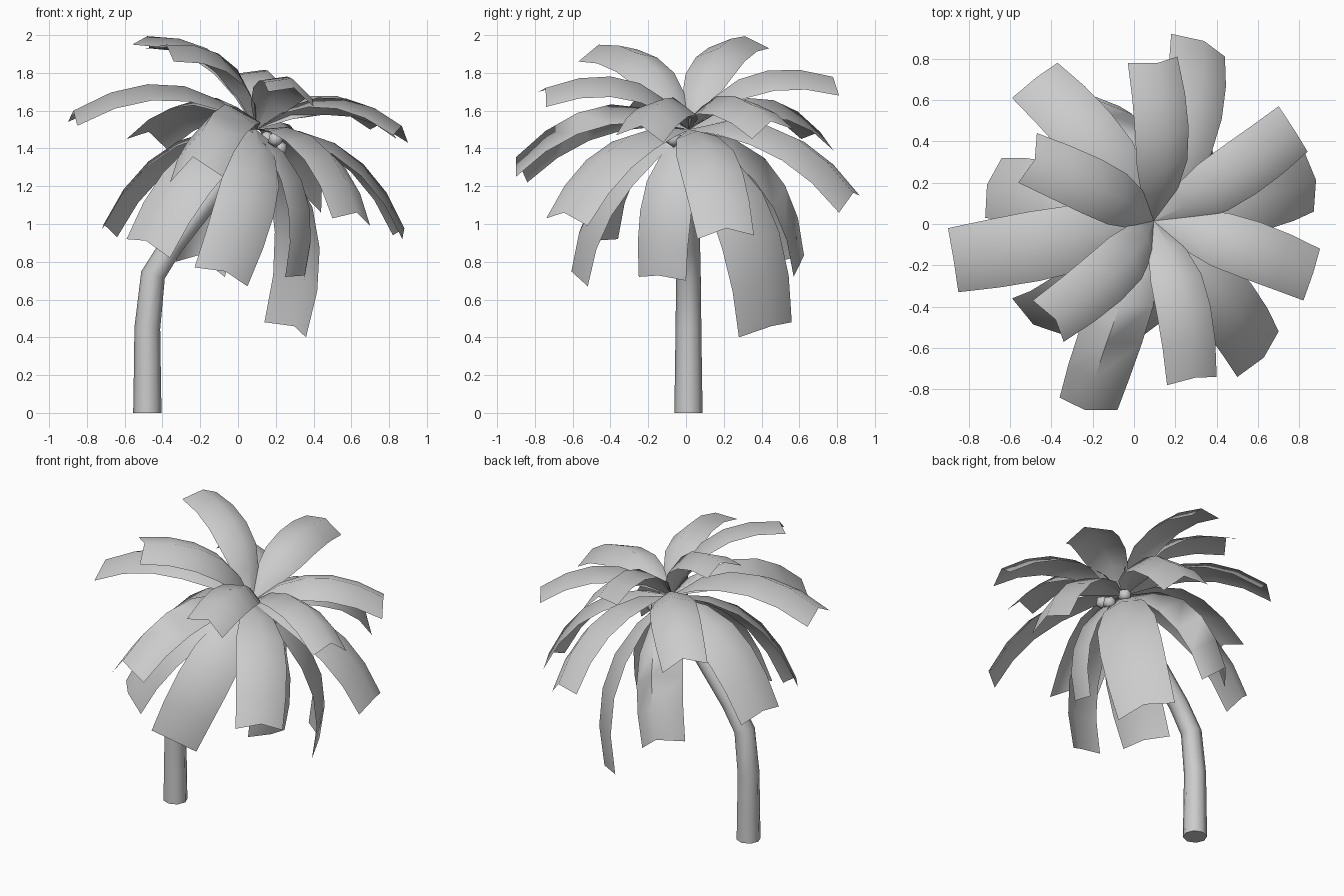
import bpy, bmesh, math
from mathutils import Vector

cube = bpy.data.objects.get("Cube")
if cube:
    bpy.data.objects.remove(cube, do_unlink=True)

grey = bpy.data.materials.new("light grey")
grey.use_nodes = True
color = (0.6, 0.6, 0.6, 1)
grey.diffuse_color = color
grey.node_tree.nodes["Principled BSDF"].inputs["Base Color"].default_value = color


def make_object(name, bm, sharp_angle):
    mesh = bpy.data.meshes.new(name)
    bm.to_mesh(mesh)
    bm.free()
    mesh.materials.append(grey)
    obj = bpy.data.objects.new(name, mesh)
    bpy.context.collection.objects.link(obj)
    bpy.ops.object.select_all(action="DESELECT")
    obj.select_set(True)
    bpy.context.view_layer.objects.active = obj
    bpy.ops.object.shade_smooth_by_angle(angle=math.radians(sharp_angle))
    return obj


def bridge(bm, rows, closed):
    """Join consecutive rows of vertices with quads."""
    for low, high in zip(rows, rows[1:]):
        count = len(low)
        for i in range(count if closed else count - 1):
            j = (i + 1) % count
            bm.faces.new((low[i], low[j], high[j], high[i]))


def make_trunk():
    """Eight-sided tube along a leaning path."""
    path = [Vector((x, 0.013, z)) for x, z in (
        (-0.48, 0), (-0.48, 0.2), (-0.48, 0.45), (-0.45, 0.73),
        (-0.35, 0.89), (-0.14, 1.15), (0.1, 1.47))]
    bm = bmesh.new()
    rows = []
    side = Vector((0, 1, 0))
    for i, p in enumerate(path):
        along = path[min(i + 1, len(path) - 1)] - path[max(i - 1, 0)]
        out = side.cross(along.normalized())
        radius = 0.075 - 0.02 * i / (len(path) - 1)
        rows.append([bm.verts.new(p + radius * (
            out * math.cos(a * math.tau / 8) + side * math.sin(a * math.tau / 8)))
            for a in range(8)])
    bridge(bm, rows, True)
    bm.faces.new(rows[0][::-1])
    bm.faces.new(rows[-1])
    make_object("trunk", bm, 65)


CROWN = Vector((0.095, 0.015, 1.5))
WIDTHS = (0.02, 0.72, 1.02, 1.08, 1.06, 1)


def make_frond(name, ridge, bulge, corner_a, corner_b):
    """Arched leaf strip, ridged on its midrib, ending at two tip corners."""
    a, b = Vector(corner_a), Vector(corner_b)
    tip = (a + b) / 2
    chord = tip - CROWN
    half = (b - a) / 2
    if half.cross(chord).z < 0:
        half.negate()
    normal = half.cross(chord).normalized()
    control = CROWN + chord / 2 + normal * chord.length * bulge
    bm = bmesh.new()
    rows = []
    for i, width in enumerate(WIDTHS):
        t = i / (len(WIDTHS) - 1)
        p = CROWN * (1 - t) ** 2 + control * 2 * t * (1 - t) + tip * t * t
        rows.append([bm.verts.new(v) for v in (
            p - half * width, p + normal * ridge * width, p + half * width)])
    bridge(bm, rows, False)
    make_object(name, bm, 80)


# Ridge height, bulge and tip corners of the fronds in each tier
TIERS = {
    "upper": (0.065, 0.33, [
        ((-.47, .44, 1.93), (-.56, .2, 1.95)),
        ((-.34, -.57, 1.86), (-.49, -.37, 1.93)),
        ((-.03, .78, 1.76), (.21, .81, 1.68)),
        ((.16, -.78, 1.7), (.4, -.74, 1.62)),
    ]),
    "middle": (0.07, 0.31, [
        ((.82, -.37, 1.47), (.9, -.12, 1.43)),
        ((.84, .35, 1.45), (.7, .57, 1.5)),
        ((-.37, .78, 1.39), (-.59, .61, 1.45)),
        ((-.9, -.02, 1.54), (-.85, -.33, 1.52)),
        ((.18, .92, 1.15), (.44, .81, 1.06)),
    ]),
    "lower": (0.06, 0.29, [
        ((.82, .36, .94), (.87, .06, .92)),
        ((-.64, .32, .93), (-.72, .03, .97)),
        ((-.59, -.36, .92), (-.36, -.53, .82)),
        ((.5, -.74, 1.03), (.7, -.52, .99)),
        ((-.23, -.6, .77), (.05, -.52, .67)),
        ((.14, .56, .48), (.36, .28, .4)),
        ((.25, -.25, .72), (.35, 0, .7)),
    ]),
    "folded": (0.125, 0.26, [
        ((-.36, -.84, 1.22), (-.08, -.9, 1.25)),
        ((-.33, .48, .8), (-.07, .57, .72)),
    ]),
}

make_trunk()
for tier, (ridge, bulge, fronds) in TIERS.items():
    for number, corners in enumerate(fronds, 1):
        make_frond(f"{tier}_frond_{number}", ridge, bulge, *corners)

# Nuts clustered under the crown
for n in range(6):
    angle = n * math.tau / 6 + 0.3
    bm = bmesh.new()
    bmesh.ops.create_icosphere(bm, subdivisions=1, radius=0.045)
    spot = Vector((0.13 + 0.095 * math.cos(angle), 0.095 * math.sin(angle),
                   1.4 + 0.05 * (n % 2)))
    bmesh.ops.translate(bm, verts=bm.verts, vec=spot)
    make_object(f"nut_{n + 1}", bm, 60)
